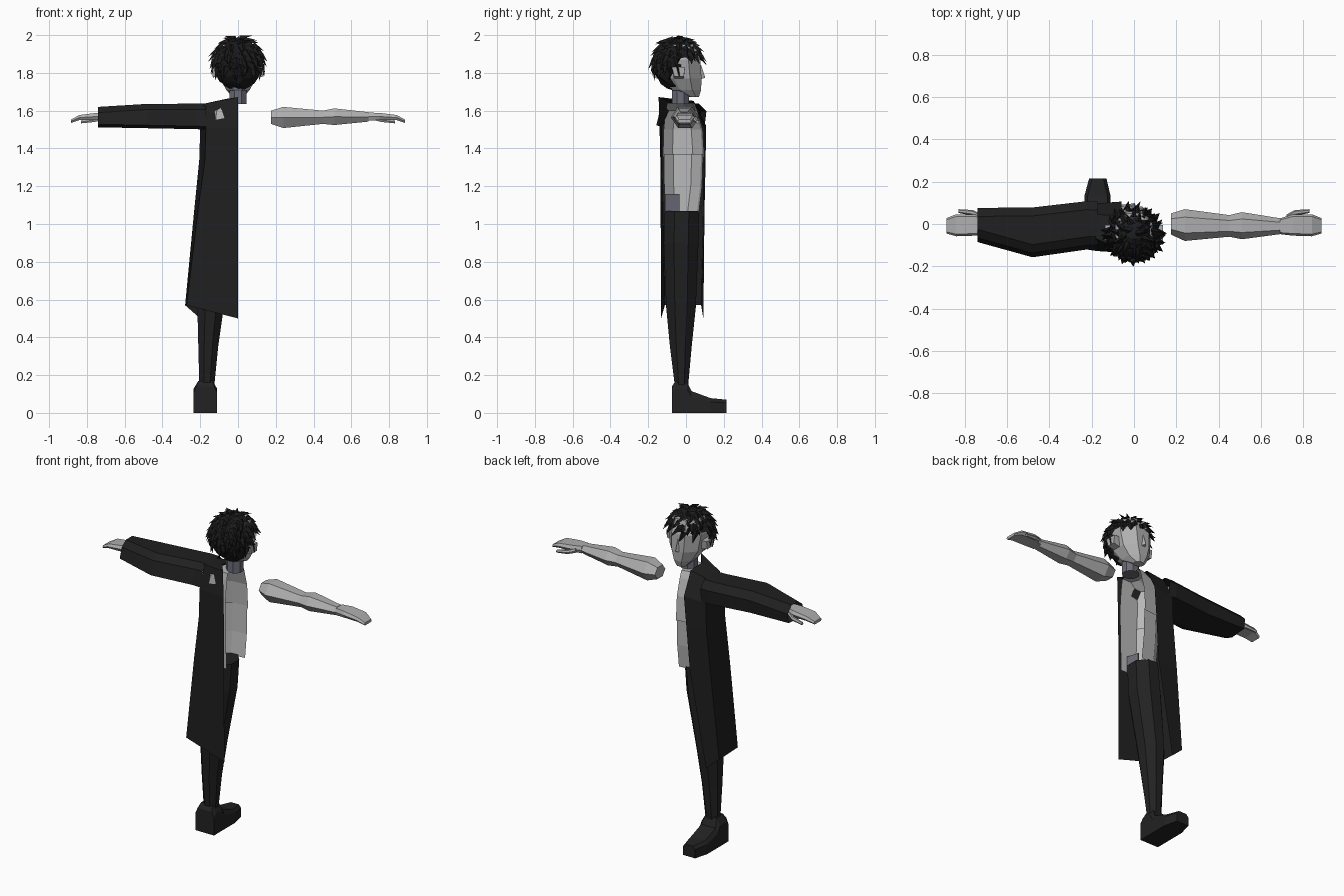
import bpy, bmesh, math, random
from mathutils import Vector

if "Cube" in bpy.data.objects:
    bpy.data.objects.remove(bpy.data.objects["Cube"])

random.seed(4)


def material(name, r, g, b):
    m = bpy.data.materials.new(name)
    m.diffuse_color = (r, g, b, 1)
    m.use_nodes = True
    m.node_tree.nodes["Principled BSDF"].inputs["Base Color"].default_value = m.diffuse_color
    return m


SKIN = material("pale skin grey", 0.43, 0.43, 0.43)
SHIRT = material("shirt grey", 0.48, 0.48, 0.48)
NECK = material("blue grey", 0.15, 0.15, 0.19)
COAT = material("coat black", 0.014, 0.014, 0.014)
PANTS = material("trouser black", 0.016, 0.016, 0.017)
HAIR = material("hair black", 0.011, 0.011, 0.011)


def finish(bm, name, mat, normals=True):
    if normals:
        bmesh.ops.recalc_face_normals(bm, faces=bm.faces)
    me = bpy.data.meshes.new(name)
    bm.to_mesh(me)
    bm.free()
    me.materials.append(mat)
    ob = bpy.data.objects.new(name, me)
    bpy.context.collection.objects.link(ob)
    return ob


def loft(name, rings, mat, closed=True, cap0=True, cap1=True):
    """Skin a list of point rings."""
    bm = bmesh.new()
    vs = [[bm.verts.new(p) for p in r] for r in rings]
    n = len(vs[0])
    for a, b in zip(vs, vs[1:]):
        for i in range(n if closed else n - 1):
            j = (i + 1) % n
            bm.faces.new((a[i], a[j], b[j], b[i]))
    if cap0:
        bm.faces.new(vs[0])
    if cap1:
        bm.faces.new(vs[-1])
    return finish(bm, name, mat)


def xring(x, y0, y1, z0, z1, k=0.25):
    """Hexagonal section across the x axis."""
    w, zm = (y1 - y0) * k, (z0 + z1) / 2
    return [(x, y0, zm), (x, y0 + w, z1), (x, y1 - w, z1),
            (x, y1, zm), (x, y1 - w, z0), (x, y0 + w, z0)]


def zring(z, x0, x1, y0, y1, n=8):
    """Rounded section across the z axis."""
    cx, cy, rx, ry = (x0 + x1) / 2, (y0 + y1) / 2, (x1 - x0) / 2, (y1 - y0) / 2
    k = 1 / math.cos(math.pi / n)
    return [(cx + rx * k * math.cos((i + .5) * math.tau / n),
             cy + ry * k * math.sin((i + .5) * math.tau / n), z) for i in range(n)]


# Arms, hands and thumbs on both sides
for s, side in ((1, "right"), (-1, "left")):
    arm = [(.175, -.05, .05, 1.53, 1.60), (.24, -.08, .07, 1.508, 1.62),
           (.45, -.06, .042, 1.53, 1.60), (.51, -.072, .056, 1.524, 1.612),
           (.69, -.048, .027, 1.542, 1.592)]
    loft("arm_" + side, [xring(s * a[0], *a[1:]) for a in arm], SKIN)
    hand = [(.69, -.048, .027, 1.548, 1.59), (.75, -.055, .045, 1.55, 1.588),
            (.84, -.058, .046, 1.55, 1.577), (.885, -.045, .028, 1.535, 1.552)]
    loft("hand_" + side, [xring(s * a[0], *a[1:], k=.1) for a in hand], SKIN)
    thumb = [(.72, .02, .045, 1.55, 1.575), (.76, .04, .066, 1.54, 1.562),
             (.83, .052, .07, 1.533, 1.548)]
    loft("thumb_" + side, [xring(s * a[0], *a[1:]) for a in thumb], SKIN)

# Half torso, open along the middle
def half(z, w, yb, yf):
    return [(0, yb, z), (-w * .75, yb, z), (-w, yb + .05, z),
            (-w, yf - .06, z), (-w * .6, yf - .01, z), (0, yf, z)]


loft("chest", [half(1.355, .165, -.122, .097), half(1.50, .165, -.118, .088),
               half(1.60, .15, -.108, .06), half(1.64, .08, -.10, .045)],
     SHIRT, closed=False, cap0=False)
loft("shirt_waist", [half(1.06, .15, -.11, .068), half(1.20, .15, -.115, .085),
                     half(1.37, .155, -.117, .09)], SHIRT, closed=False,
     cap0=False, cap1=False)
loft("inner_waist_patch", [[(-.04, -.11, z), (-.06, -.035, z), (-.065, -.035, z),
                            (-.045, -.11, z)] for z in (1.065, 1.16)], NECK)

# Neck
loft("neck", [zring(z, -.046, .046, -.075, .015) for z in (1.635, 1.76)], NECK)

# Leg and shoe
loft("trouser_leg", [zring(.15, -.205, -.125, -.06, .012), zring(.35, -.21, -.105, -.085, .03),
                     zring(.56, -.215, -.075, -.105, .052), zring(.9, -.185, -.012, -.118, .066),
                     zring(1.07, -.162, -.002, -.112, .068)], PANTS)


def shoe_ring(y, x0, x1, h, inset=.015):
    return [(x0, y, 0), (x1, y, 0), (x1, y, h * .75), (x1 - inset, y, h),
            (x0 + inset, y, h), (x0, y, h * .75)]


loft("shoe", [shoe_ring(-.075, -.235, -.11, .14), shoe_ring(-.055, -.235, -.11, .17, .025),
              shoe_ring(.005, -.235, -.11, .165, .025), shoe_ring(.03, -.235, -.11, .115),
              shoe_ring(.13, -.235, -.11, .078), shoe_ring(.215, -.212, -.13, .07)], PANTS)

# Coat half: back centre, back corner, front corner, front edge
coat = [[(0, -.132, .50), (-.272, -.112, .57), (-.28, .08, .57), (-.20, .092, .50)],
        [(0, -.134, 1.07), (-.212, -.122, 1.07), (-.232, .092, 1.07), (-.095, .098, 1.07)],
        [(0, -.136, 1.34), (-.175, -.128, 1.34), (-.205, .095, 1.34), (-.075, .104, 1.34)],
        [(0, -.14, 1.51), (-.17, -.128, 1.51), (-.20, .095, 1.51), (-.06, .106, 1.52)],
        [(0, -.145, 1.672), (-.18, -.07, 1.637), (-.18, .045, 1.632), (-.06, .04, 1.652)]]
loft("long_coat", coat, COAT, closed=False, cap0=False, cap1=False)
top = coat[-1]
bm = bmesh.new()
n = bm.verts.new((-.065, -.06, 1.662))
t = [bm.verts.new(p) for p in top]
for a, b in zip(t, t[1:]):
    bm.faces.new((a, b, n))
finish(bm, "coat_shoulder", COAT)

# Sleeve, open at the cuff
sleeve = [(-.17, -.12, .105, 1.50, 1.637), (-.22, -.12, .108, 1.502, 1.637),
          (-.48, -.157, .078, 1.507, 1.636), (-.74, -.085, .076, 1.512, 1.62)]
loft("coat_sleeve", [[(x, y0, z0 + .016), (x, y0 + .02, z1 - .03), (x, y0 + .06, z1), (x, y1 - .04, z1),
                      (x, y1, z1 - .04), (x, y1 - .01, z0 + .01), (x, y0 + .05, z0)]
                     for x, y0, y1, z0, z1 in sleeve], COAT, cap0=False, cap1=False)

# Head, nose and ears
loft("head", [zring(1.672, -.03, .03, .02, .068), zring(1.71, -.062, .062, -.08, .08),
              zring(1.77, -.095, .095, -.125, .082), zring(1.87, -.11, .11, -.14, .076),
              zring(1.95, -.085, .085, -.11, .05)], SKIN)
loft("nose", [[(-.016, .075, 1.765), (.016, .075, 1.765), (0, .102, 1.775)],
              [(-.006, .07, 1.845), (.006, .07, 1.845), (0, .08, 1.84)]], SKIN)
for s, side in ((1, "right"), (-1, "left")):
    loft("ear_" + side, [[(s * x, -.062, z0), (s * x, -.012, z0), (s * x, -.005, z1), (s * x, -.075, z1)]
                         for x, z0, z1 in ((.09, 1.77, 1.83), (.136, 1.782, 1.83))], SKIN)

# Hair cap with the face cut away
C, R = Vector((0, -.045, 1.845)), Vector((.127, .125, .138))
bm = bmesh.new()
bmesh.ops.create_icosphere(bm, subdivisions=3, radius=1)
for v in bm.verts:
    k = random.uniform(.96, 1.04)
    v.co = C + Vector([v.co[i] * R[i] * k for i in range(3)])
cut = []
for f in bm.faces:
    c = f.calc_center_median()
    if c.z < 1.715 or (c.z < 1.87 and c.y > -.03) or (c.z < 1.8 and c.y > -.065):
        cut.append(f)
bmesh.ops.delete(bm, geom=cut, context='FACES')
finish(bm, "hair_cap", HAIR)

# Hair locks: bent spikes sweeping away from the crown
bm = bmesh.new()
N = 110
for i in range(N):
    h = 1 - 1.25 * (i + .5) / N
    a = i * 2.39996
    q = math.sqrt(1 - h * h)
    d = Vector((q * math.cos(a), q * math.sin(a), h))
    p = C + Vector([d[j] * R[j] * .97 for j in range(3)])
    if p.y > -.03 and p.z < 1.885:
        continue
    side = Vector((-math.sin(a), math.cos(a), 0))
    down = side.cross(d)
    if down.z > 0:
        down = -down
    out = d * random.uniform(.008, .028)
    tip = p + out + down * random.uniform(.04, .065) + side * random.uniform(-.03, .03)
    w = random.uniform(.014, .024)
    tip.z = min(tip.z, 1.998)
    base = [p - side * w, p + side * w, p + d * .018 - down * .008]
    base[2].z = min(base[2].z, 2.0)
    bv = [bm.verts.new(b) for b in base]
    tv = bm.verts.new(tip)
    for j in range(3):
        bm.faces.new((bv[j], bv[(j + 1) % 3], tv))
    bm.faces.new(bv)
finish(bm, "hair_locks", HAIR)
